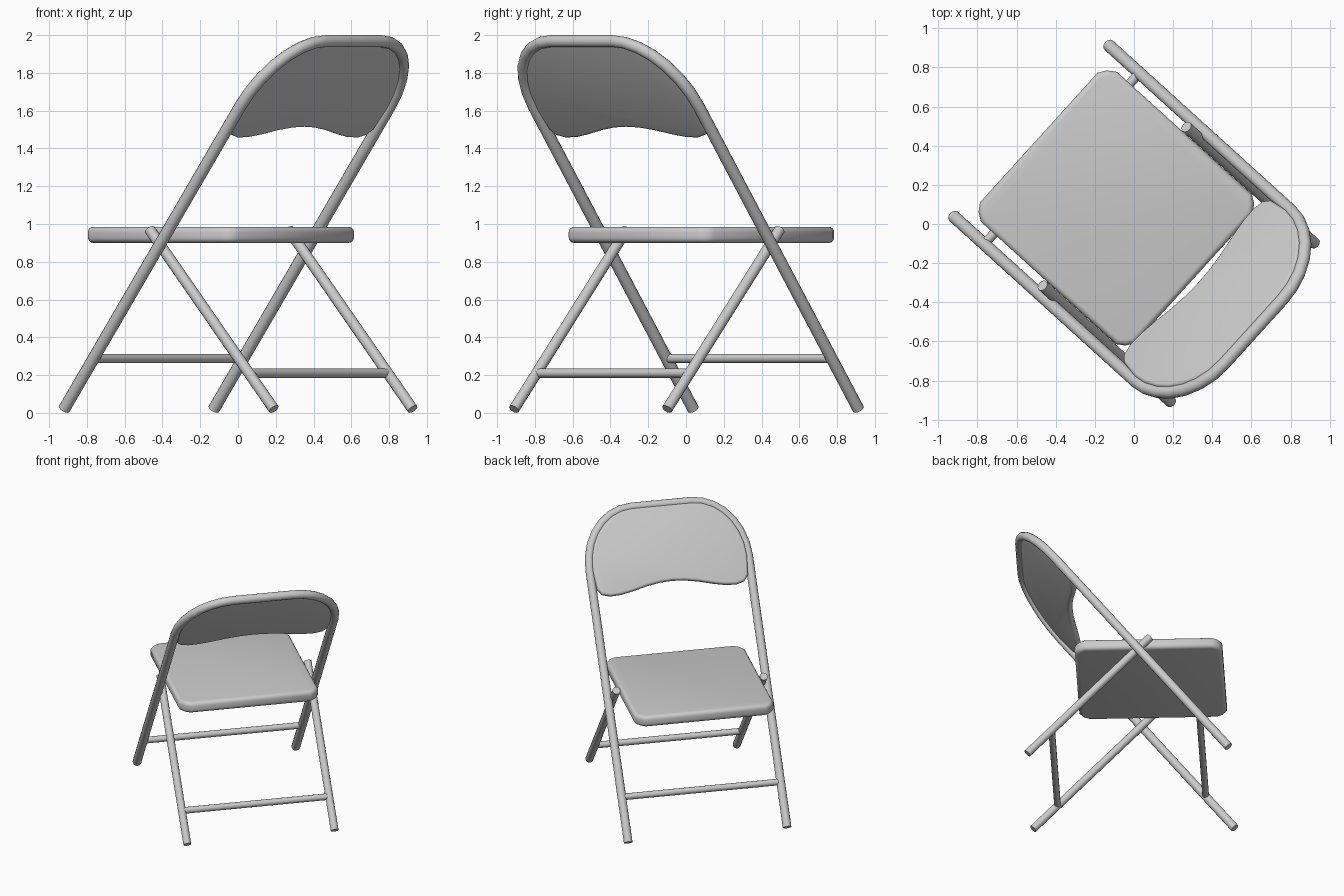
import bpy, bmesh, math
from mathutils import Vector

if "Cube" in bpy.data.objects:
    bpy.data.objects.remove(bpy.data.objects["Cube"])

# Chair axes: s = sideways, t = towards the backrest, z = up
ANG = math.radians(47.8)
U = Vector((math.cos(ANG), math.sin(ANG), 0))
V = Vector((math.sin(ANG), -math.cos(ANG), 0))
SLOPE = 0.785                                   # lean of the main frame


def place(s, t, z):
    return U * s + V * t + Vector((0, 0, z))


def lean(s, z, off=0.0):
    """Point in the leaning frame plane, offset towards the sitter."""
    k = math.hypot(1, SLOPE)
    return place(s, -0.704 + SLOPE * (z - 0.025) - off / k, z + off * SLOPE / k)


def smooth(obj, angle=40):
    bpy.ops.object.select_all(action='DESELECT')
    obj.select_set(True)
    bpy.context.view_layer.objects.active = obj
    bpy.ops.object.shade_smooth_by_angle(angle=math.radians(angle))


def tube(name, points, radius):
    cu = bpy.data.curves.new(name, 'CURVE')
    cu.dimensions = '3D'
    cu.bevel_depth = radius
    cu.bevel_resolution = 4
    cu.use_fill_caps = True
    sp = cu.splines.new('POLY')
    sp.points.add(len(points) - 1)
    for p, co in zip(sp.points, points):
        p.co = (*co, 1)
    obj = bpy.data.objects.new(name, cu)
    bpy.context.collection.objects.link(obj)
    bpy.ops.object.select_all(action='DESELECT')
    obj.select_set(True)
    bpy.context.view_layer.objects.active = obj
    bpy.ops.object.convert(target='MESH')
    smooth(bpy.context.object)


def cushion(name, lower, upper, bevel):
    """Closed slab between two matching outlines, with rounded rims."""
    bm = bmesh.new()
    a = [bm.verts.new(p) for p in lower]
    b = [bm.verts.new(p) for p in upper]
    n = len(a)
    bm.faces.new(a[::-1])
    bm.faces.new(b)
    for i in range(n):
        j = (i + 1) % n
        bm.faces.new((a[i], a[j], b[j], b[i]))
    bmesh.ops.recalc_face_normals(bm, faces=bm.faces)
    rim = [e for e in bm.edges if any(len(f.verts) > 4 for f in e.link_faces)]
    bmesh.ops.bevel(bm, geom=rim, offset=bevel, segments=4, profile=0.5,
                    affect='EDGES', clamp_overlap=True)
    me = bpy.data.meshes.new(name)
    bm.to_mesh(me)
    bm.free()
    obj = bpy.data.objects.new(name, me)
    bpy.context.collection.objects.link(obj)
    smooth(obj)


def arch(inset, steps=7):
    """Right quarter of the top bend, going up to the flat bar."""
    out = []
    for i in range(steps + 1):
        a = math.pi / 2 * i / steps
        out.append((0.22 + (0.37 - inset) * math.cos(a),
                    1.62 + (0.348 - inset * 0.79) * math.sin(a)))
    return out


def mirror(half):
    """Complete a right half outline with its left half."""
    return half + [(-s, z) for s, z in reversed(half)]


# Main frame: front legs and back hoop in one bent tube
hoop = mirror([(0.59, 0.02)] + arch(0))
tube("main_frame", [lean(s, z) for s, z in hoop], 0.032)

# Rear legs
for side, label in ((-1, "left"), (1, "right")):
    tube("rear_leg_" + label,
         [place(side * 0.547, 0.752, 0.02), place(side * 0.547, -0.135, 0.97)], 0.029)

# Crossbars
tube("front_crossbar", [lean(-0.59, 0.288), lean(0.59, 0.288)], 0.024)
tube("rear_crossbar", [place(-0.555, 0.575, 0.21), place(0.555, 0.575, 0.21)], 0.024)

# Seat with clipped corners
W, F, B, C = 0.517, -0.657, 0.413, 0.07
half = [(W - C, F), (W - 0.018, F + 0.018), (W, F + C),
        (W, B - C), (W - 0.018, B - 0.018), (W - C, B)]
half[1] = (W - C * 0.4, F + C * 0.4)
half[4] = (W - C * 0.4, B - C * 0.4)
seat = mirror(half)
cushion("seat", [place(s, t, 0.90) for s, t in seat],
        [place(s, t, 0.985) for s, t in seat], 0.028)

# Backrest panel with a hollowed lower edge
lower_edge = [(0.0, 1.515), (0.09, 1.511), (0.19, 1.497), (0.30, 1.475), (0.39, 1.461),
              (0.47, 1.458), (0.53, 1.472), (0.56, 1.505)]
right = lower_edge + arch(0.016)
panel = right + [(-s, z) for s, z in reversed(right[1:])]
cushion("backrest", [lean(s, z, -0.012) for s, z in panel],
        [lean(s, z, 0.036) for s, z in panel], 0.018)
